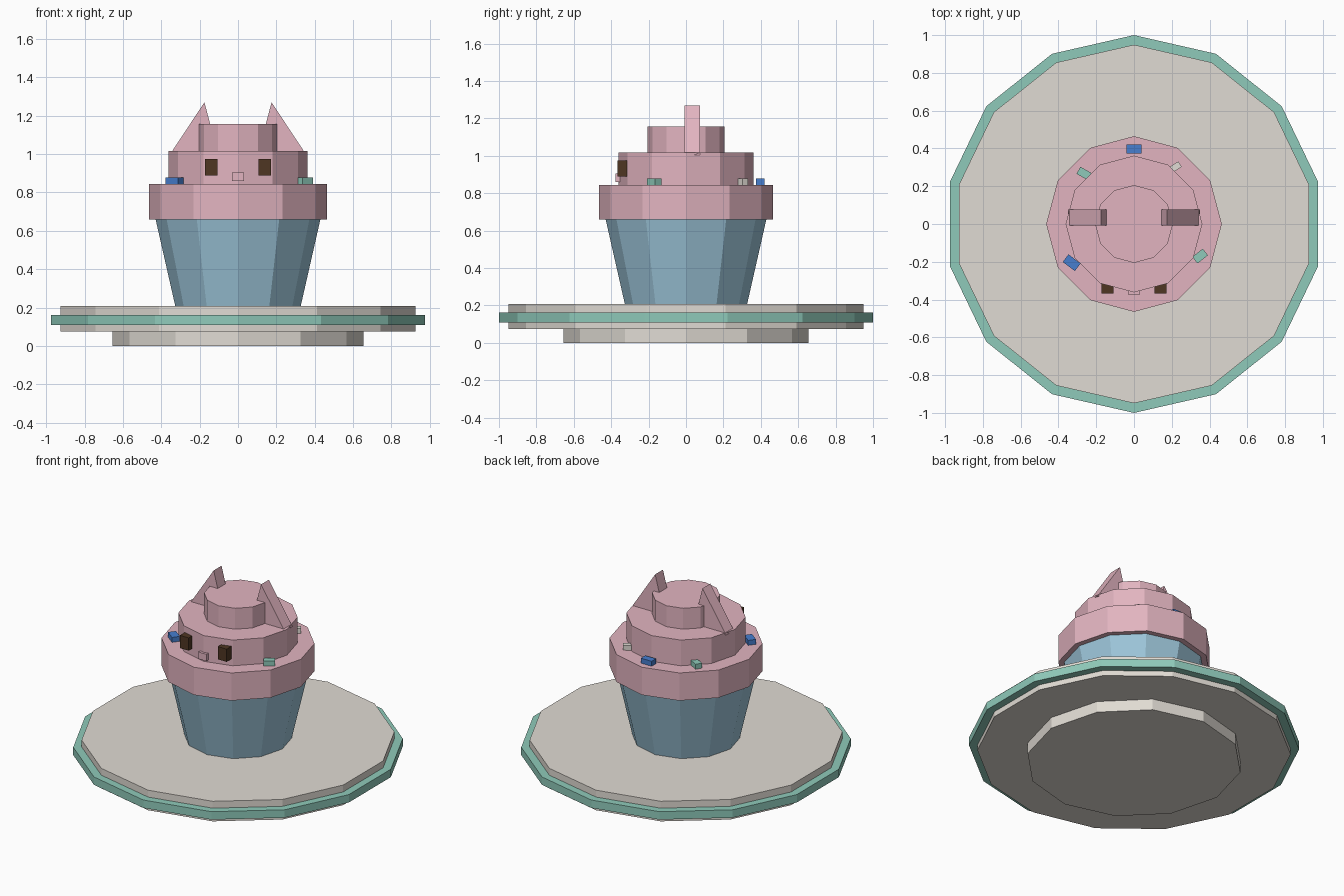
import bpy, bmesh, math
from mathutils import Matrix

if "Cube" in bpy.data.objects:
    bpy.data.objects.remove(bpy.data.objects["Cube"])


def material(name, r, g, b):
    lin = [((c / 255 + 0.055) / 1.055) ** 2.4 for c in (r, g, b)]
    m = bpy.data.materials.new(name)
    m.diffuse_color = (*lin, 1)
    m.use_nodes = True
    m.node_tree.nodes["Principled BSDF"].inputs["Base Color"].default_value = m.diffuse_color
    return m


PINK = material("pink frosting", 226, 180, 192)
BLUE = material("pale blue wrapper", 157, 198, 218)
CREAM = material("cream", 224, 219, 211)
MINT = material("mint", 143, 202, 186)
BROWN = material("chocolate", 78, 54, 34)
ROYAL = material("bright blue", 71, 126, 207)


def finish(name, bm, mat):
    bmesh.ops.recalc_face_normals(bm, faces=bm.faces)
    me = bpy.data.meshes.new(name)
    bm.to_mesh(me)
    bm.free()
    me.materials.append(mat)
    ob = bpy.data.objects.new(name, me)
    bpy.context.collection.objects.link(ob)
    return ob


def disc(name, sides, r_bottom, r_top, z0, z1, mat):
    """Faceted drum with one corner on the +y axis."""
    bm = bmesh.new()
    place = Matrix.Translation((0, 0, (z0 + z1) / 2)) @ Matrix.Rotation(math.pi / 2, 4, 'Z')
    # align a corner with +y whatever the primitive's starting angle
    bmesh.ops.create_cone(bm, cap_ends=True, segments=sides, radius1=r_bottom,
                          radius2=r_top, depth=z1 - z0)
    v = bm.verts[:][0].co
    start = math.atan2(v.y, v.x)
    bmesh.ops.transform(bm, matrix=place @ Matrix.Rotation(-start, 4, 'Z'), verts=bm.verts)
    return finish(name, bm, mat)


def block(name, centre, size, mat, angle=0):
    bm = bmesh.new()
    bmesh.ops.create_cube(bm, size=1)
    m = (Matrix.Translation(centre) @ Matrix.Rotation(math.radians(angle), 4, 'Z')
         @ Matrix.Diagonal((*size, 1)))
    bmesh.ops.transform(bm, matrix=m, verts=bm.verts)
    return finish(name, bm, mat)


# Plate: foot, body and coloured rim
disc("plate_foot", 12, 0.654, 0.654, 0, 0.075, CREAM)
disc("plate", 14, 0.949, 0.949, 0.074, 0.208, CREAM)
disc("plate_rim", 14, 1.0, 1.0, 0.109, 0.162, MINT)

# Cake wrapper and three frosting tiers
disc("wrapper", 12, 0.327, 0.43, 0.208, 0.662, BLUE)
disc("frosting_lower", 12, 0.465, 0.465, 0.66, 0.845, PINK)
disc("frosting_middle", 12, 0.362, 0.362, 0.843, 1.017, PINK)
disc("frosting_top", 12, 0.206, 0.206, 1.015, 1.157, PINK)

# Face: triangular ears and eyes on both sides, nose in the middle
for side, s in (("left", -1), ("right", 1)):
    bm = bmesh.new()
    tri = [(s * 0.35, 1.005), (s * 0.175, 1.27), (s * 0.105, 1.005)]
    front = bm.faces.new([bm.verts.new((x, -0.007, z)) for x, z in tri])
    ext = bmesh.ops.extrude_face_region(bm, geom=[front], use_keep_orig=True)
    bmesh.ops.translate(bm, vec=(0, 0.083, 0),
                        verts=[g for g in ext["geom"] if isinstance(g, bmesh.types.BMVert)])
    finish("ear_" + side, bm, PINK)
    block("eye_" + side, (s * 0.14, -0.34, 0.932), (0.065, 0.054, 0.085), BROWN)
block("nose", (0, -0.353, 0.882), (0.06, 0.046, 0.046), PINK)

# Sprinkles on the lower frosting ledge: x, y, length, width, turn, colour
for i, (x, y, l, w, a, mat) in enumerate((
        (0, 0.397, 0.08, 0.046, 0, ROYAL),
        (-0.33, -0.205, 0.08, 0.05, -37, ROYAL),
        (-0.265, 0.268, 0.066, 0.042, -29, MINT),
        (0.35, -0.17, 0.07, 0.044, 38, MINT),
        (0.22, 0.302, 0.056, 0.034, 32, CREAM))):
    block("sprinkle_%d" % (i + 1), (x, y, 0.859), (l, w, 0.038), mat, a)
